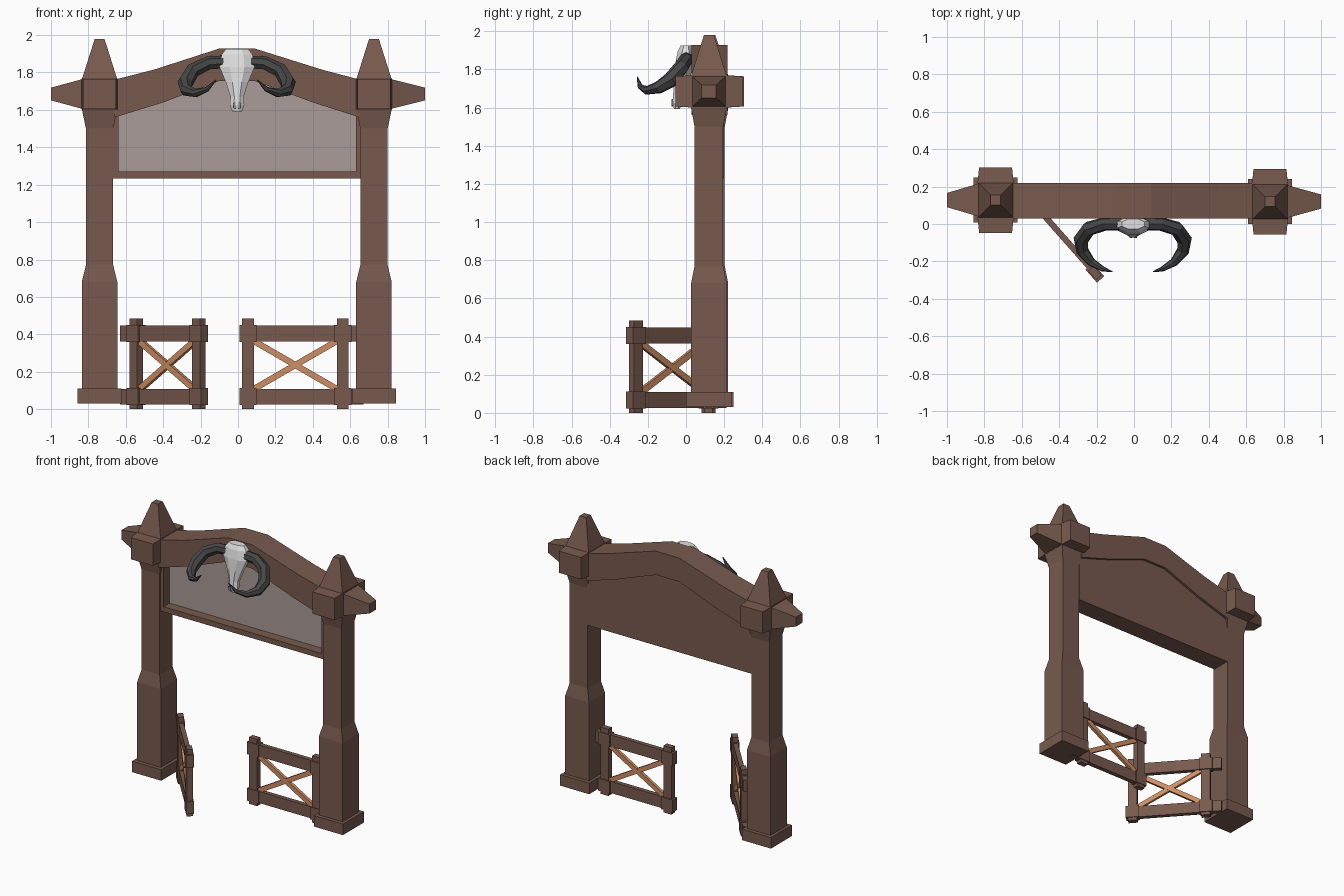
import bpy, bmesh, math
from mathutils import Vector, Matrix

if "Cube" in bpy.data.objects:
    bpy.data.objects.remove(bpy.data.objects["Cube"])


def material(name, rgb):
    m = bpy.data.materials.new(name)
    m.diffuse_color = (*rgb, 1)
    m.use_nodes = True
    m.node_tree.nodes["Principled BSDF"].inputs["Base Color"].default_value = m.diffuse_color
    return m


WOOD = material("dark_wood", (0.185, 0.102, 0.075))
BRACE = material("orange_wood", (0.62, 0.27, 0.125))
PANEL = material("grey_panel", (0.40, 0.335, 0.315))
HORN = material("charcoal_horn", (0.062, 0.062, 0.062))
BONE = material("bone_white", (0.75, 0.75, 0.75))
NOSTRIL = material("nostril_grey", (0.27, 0.27, 0.27))


def loft(name, rings, mat):
    """Skin a stack of equal-sized point rings and cap both ends."""
    bm = bmesh.new()
    vs = [[bm.verts.new(p) for p in r] for r in rings]
    n = len(vs[0])
    for a, b in zip(vs, vs[1:]):
        for i in range(n):
            bm.faces.new((a[i], a[(i + 1) % n], b[(i + 1) % n], b[i]))
    bm.faces.new(vs[0][::-1])
    bm.faces.new(vs[-1])
    bmesh.ops.recalc_face_normals(bm, faces=bm.faces)
    me = bpy.data.meshes.new(name)
    bm.to_mesh(me)
    bm.free()
    me.materials.append(mat)
    ob = bpy.data.objects.new(name, me)
    bpy.context.collection.objects.link(ob)
    return ob


def taper(name, c, axis, sections, mat=WOOD):
    """Rectangular sections (position, half a, half b) along an axis."""
    k = "xyz".index(axis)
    a, b = [i for i in range(3) if i != k]
    rings = []
    for t, ha, hb in sections:
        ring = []
        for sa, sb in ((-1, -1), (1, -1), (1, 1), (-1, 1)):
            p = list(c)
            p[k] = t
            p[a] += sa * ha
            p[b] += sb * hb
            ring.append(p)
        rings.append(ring)
    return loft(name, rings, mat)


def box(name, x, y, z, mat=WOOD):
    c = [(v[0] + v[1]) / 2 for v in (x, y, z)]
    hx, hy = (x[1] - x[0]) / 2, (y[1] - y[0]) / 2
    return taper(name, c, "z", [(z[0], hx, hy), (z[1], hx, hy)], mat)


def prism(name, pts, y0, y1, mat=WOOD):
    return loft(name, [[(x, y, z) for x, z in pts] for y in (y0, y1)], mat)


# Posts with plinth, crossing head block, pointed cap and side spike
for side, s, cx, cy in (("left", -1, -0.74, 0.128), ("right", 1, 0.727, 0.12)):
    c = (cx, cy, 1.685)
    taper(side + "_plinth", c, "z", [(0.03, 0.117, 0.12), (0.11, 0.117, 0.12)])
    taper(side + "_post", c, "z", [(0.1, 0.095, 0.093), (0.68, 0.095, 0.093),
          (0.77, 0.073, 0.075), (1.5, 0.073, 0.075), (1.6, 0.094, 0.094),
          (1.77, 0.094, 0.094)])
    taper(side + "_head_block", c, "y", [(cy - 0.175, 0.088, 0.079),
          (cy - 0.095, 0.096, 0.084), (cy + 0.095, 0.096, 0.084),
          (cy + 0.175, 0.088, 0.079)])
    taper(side + "_cap", c, "z", [(1.765, 0.094, 0.094), (1.98, 0.026, 0.026)])
    taper(side + "_spike", c, "x", [(cx + s * 0.09, 0.088, 0.08),
          (s, 0.038, 0.034)])

# Arched top beam
top = [(-0.66, 1.762), (-0.45, 1.815), (-0.1, 1.928), (0.09, 1.928),
       (0.45, 1.815), (0.65, 1.762)]
low = [(-0.66, 1.56), (-0.4, 1.64), (-0.1, 1.755), (0.09, 1.755),
       (0.4, 1.64), (0.65, 1.56)]
prism("arch_beam", top + low[::-1], 0.03, 0.218)

# Sign: backing board, grey face, sill and side stiles
foot = [(0.65, 1.24), (-0.66, 1.24)]
lift = [(x, z + 0.02) for x, z in low]
prism("sign_backing", lift + foot, 0.138, 0.20)
prism("sign_face", lift + foot, 0.13, 0.138, PANEL)
box("sign_sill", (-0.67, 0.655), (0.06, 0.20), (1.232, 1.27))
box("sign_stile_left", (-0.67, -0.64), (0.06, 0.20), (1.25, 1.6))
box("sign_stile_right", (0.63, 0.655), (0.06, 0.20), (1.25, 1.6))


# Gate built along local x, with its hinge-side upright at x = 0
def gate(prefix, place):
    span = 0.507
    parts = []
    for i, z in enumerate((0.067, 0.405)):
        parts.append(box(f"{prefix}_rail_{i}", (-0.11, span + 0.02),
                         (-0.016, 0.016), (z - 0.042, z + 0.042)))
        for j, x in enumerate((0, span)):
            parts.append(box(f"{prefix}_joint_{i}{j}", (x - 0.046, x + 0.046),
                             (-0.026, 0.026), (z - 0.045, z + 0.045)))
    for j, x in enumerate((0, span)):
        parts.append(box(f"{prefix}_upright_{j}", (x - 0.032, x + 0.032),
                         (-0.02, 0.02), (0, 0.485)))
    for j, s in enumerate((-1, 1)):
        w, x0, x1 = 0.019, 0.02, span - 0.02
        z0, z1 = 0.236 - s * 0.135, 0.236 + s * 0.135
        parts.append(prism(f"{prefix}_brace_{j}",
                           [(x0, z0 - w), (x1, z1 - w), (x1, z1 + w), (x0, z0 + w)],
                           -0.012 + j * 0.002, 0.010 + j * 0.002, BRACE))
    for p in parts:
        p.data.transform(place)


gate("left_gate", Matrix.Translation((-0.545, 0.118, 0))
     @ Matrix.Rotation(math.radians(-48.5), 4, "Z"))
gate("right_gate", Matrix.Translation((0.56, 0.118, 0))
     @ Matrix.Rotation(math.pi, 4, "Z"))

# Skull, narrowing to the muzzle
skull = [(1.925, 0.0, 0.065, 0.03), (1.895, -0.002, 0.09, 0.045),
         (1.83, -0.01, 0.102, 0.05), (1.75, -0.02, 0.066, 0.045),
         (1.67, -0.035, 0.038, 0.035), (1.625, -0.045, 0.042, 0.028),
         (1.592, -0.048, 0.028, 0.016)]
loft("skull", [[(-0.005 + rx * math.cos(math.tau * (i + 0.5) / 8),
                 y + ry * math.sin(math.tau * (i + 0.5) / 8), z)
                for i in range(8)] for z, y, rx, ry in skull], BONE)
for s in (-1, 1):
    prism(f"nostril_{s}", [(-0.005 + s * 0.006, 1.605), (-0.005 + s * 0.018, 1.61),
          (-0.005 + s * 0.02, 1.635), (-0.005 + s * 0.009, 1.645)],
          -0.076, -0.067, NOSTRIL)

# Curled horns
path = [(0.06, 0.0, 1.855, 0.036), (0.15, 0.0, 1.85, 0.037),
        (0.235, -0.025, 1.81, 0.040), (0.275, -0.08, 1.745, 0.042),
        (0.268, -0.145, 1.705, 0.034), (0.22, -0.205, 1.69, 0.023),
        (0.16, -0.24, 1.71, 0.014), (0.11, -0.255, 1.76, 0.003)]
for side, s in (("left", -1), ("right", 1)):
    pts = [Vector((s * x - 0.007, y, z)) for x, y, z, r in path]
    rings = []
    u = Vector((0, 0, 1))
    for i, p in enumerate(pts):
        t = (pts[min(i + 1, len(pts) - 1)] - pts[max(i - 1, 0)]).normalized()
        u = (u - t * u.dot(t)).normalized()  # carry the frame along the curve
        v = t.cross(u)
        r = path[i][3]
        rings.append([p + r * (u * math.cos(math.tau * k / 7)
                               + v * math.sin(math.tau * k / 7)) for k in range(7)])
    loft(side + "_horn", rings, HORN)
